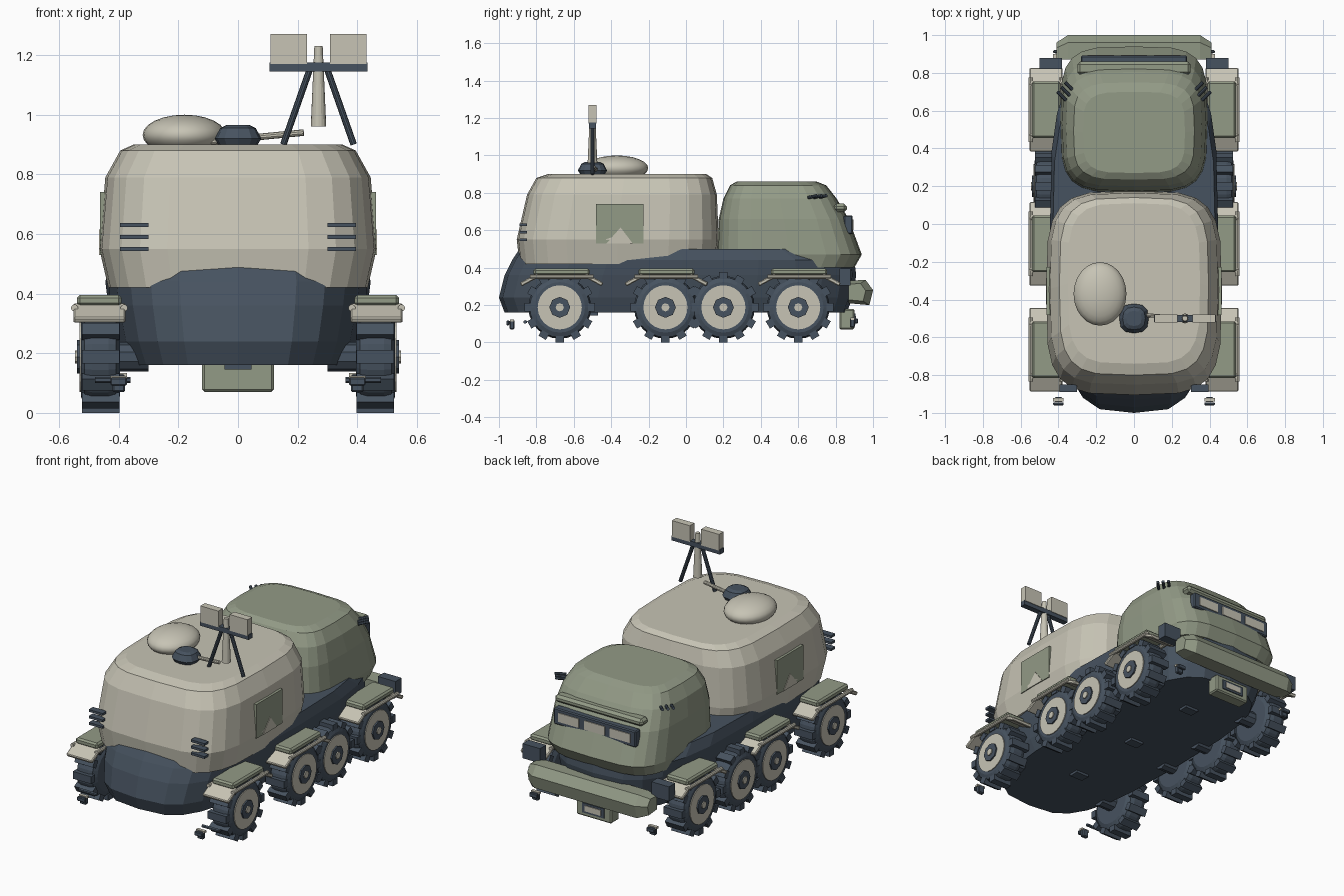
import bpy, bmesh, math
from mathutils import Vector, Matrix

cube = bpy.data.objects.get("Cube")
if cube:
    bpy.data.objects.remove(cube, do_unlink=True)


def material(name, rgb):
    m = bpy.data.materials.new(name)
    m.use_nodes = True
    m.diffuse_color = (*rgb, 1)
    m.node_tree.nodes["Principled BSDF"].inputs["Base Color"].default_value = (*rgb, 1)
    return m


BEIGE = material("warm beige", (0.57, 0.55, 0.46))
GREEN = material("sage green", (0.29, 0.325, 0.24))
SLATE = material("dark slate", (0.062, 0.085, 0.115))


def finish(name, bm, mat, smooth=False):
    bmesh.ops.recalc_face_normals(bm, faces=bm.faces)
    me = bpy.data.meshes.new(name)
    bm.to_mesh(me)
    bm.free()
    me.materials.append(mat)
    for p in me.polygons:
        p.use_smooth = smooth
    ob = bpy.data.objects.new(name, me)
    bpy.context.collection.objects.link(ob)
    return ob


def loft(name, rings, mat):
    """Skin closed rings of equal length and cap both ends."""
    bm = bmesh.new()
    rows = [[bm.verts.new(p) for p in r] for r in rings]
    n = len(rows[0])
    for a, b in zip(rows, rows[1:]):
        for i in range(n):
            j = (i + 1) % n
            bm.faces.new((a[i], a[j], b[j], b[i]))
    bm.faces.new(rows[0])
    bm.faces.new(rows[-1])
    return finish(name, bm, mat)


def rounded_ring(z, half_x, y0, y1, power, sides=24):
    """Rounded rectangle at one height."""
    pts = []
    for i in range(sides):
        a = math.tau * i / sides
        c, s = math.cos(a), math.sin(a)
        x = math.copysign(abs(c) ** (2 / power), c) * half_x
        y = math.copysign(abs(s) ** (2 / power), s) * (y1 - y0) / 2
        pts.append((x, y + (y0 + y1) / 2, z))
    return pts


def box(name, loc, size, mat, bevel=0.0, tilt=0.0):
    bm = bmesh.new()
    bmesh.ops.create_cube(bm, size=1)
    bmesh.ops.scale(bm, vec=size, verts=bm.verts)
    if bevel:
        bmesh.ops.bevel(bm, geom=bm.edges[:], offset=bevel, segments=1, affect='EDGES')
    bmesh.ops.transform(bm, matrix=Matrix.Translation(loc) @ Matrix.Rotation(tilt, 4, 'X'), verts=bm.verts)
    return finish(name, bm, mat)


def rod(name, a, b, r0, mat, r1=None, sides=10):
    a, b = Vector(a), Vector(b)
    d = b - a
    bm = bmesh.new()
    bmesh.ops.create_cone(bm, cap_ends=True, segments=sides, radius1=r0,
                          radius2=r0 if r1 is None else r1, depth=d.length)
    turn = d.to_track_quat('Z', 'Y').to_matrix().to_4x4()
    bmesh.ops.transform(bm, matrix=Matrix.Translation((a + b) / 2) @ turn, verts=bm.verts)
    return finish(name, bm, mat)


# Main shells: z, half width, y start, y end
hull = [(0.16, 0.38, -0.97, 0.86), (0.24, 0.41, -1.0, 0.89), (0.36, 0.435, -0.97, 0.91),
        (0.44, 0.445, -0.93, 0.90), (0.50, 0.43, -0.89, 0.80)]
body = [(0.42, 0.435, -0.89, 0.16), (0.55, 0.465, -0.905, 0.175), (0.79, 0.445, -0.85, 0.165),
        (0.88, 0.395, -0.80, 0.14), (0.90, 0.35, -0.74, 0.11)]
cab = [(0.40, 0.37, 0.17, 0.90), (0.47, 0.39, 0.165, 0.94), (0.66, 0.38, 0.175, 0.87),
       (0.77, 0.36, 0.20, 0.805), (0.84, 0.32, 0.235, 0.75), (0.86, 0.27, 0.27, 0.70)]
for name, rows, power, mat in (("hull", hull, 3.3, SLATE), ("rear_body", body, 4, BEIGE),
                               ("cab", cab, 4, GREEN)):
    loft(name, [rounded_ring(*r, power) for r in rows], mat)
for y in (-0.5, 0.0, 0.5):
    box("belly_hatch", (0, y, 0.153), (0.09, 0.06, 0.016), SLATE)

# Bumper swept across the width, ends pulled back
section = [(0.87, 0.33), (0.96, 0.335), (1.0, 0.28), (0.98, 0.20), (0.87, 0.21)]
stations = [(-0.41, 0.7), (-0.35, 1), (0.35, 1), (0.41, 0.7)]
loft("bumper", [[(x, 0.87 + (y - 0.87) * k, 0.27 + (z - 0.27) * k) for y, z in section]
                for x, k in stations], GREEN)
box("tow_box", (0, 0.86, 0.125), (0.24, 0.08, 0.11), GREEN, 0.008)
box("tow_recess", (0, 0.902, 0.125), (0.15, 0.008, 0.06), SLATE)
box("tow_plate", (0, 0.907, 0.125), (0.11, 0.006, 0.035), BEIGE)

# Cab window and visor
box("visor", (0, 0.825, 0.72), (0.60, 0.07, 0.045), GREEN, 0.015)
box("window_frame", (0, 0.867, 0.63), (0.56, 0.048, 0.10), SLATE, 0.006)
for x in (-0.175, 0, 0.175):
    box("window_pane", (x, 0.892, 0.63), (0.14, 0.008, 0.055), BEIGE)

# Roof dome and feed pipe
bm = bmesh.new()
bmesh.ops.create_uvsphere(bm, u_segments=24, v_segments=12, radius=1)
bmesh.ops.scale(bm, vec=(0.14, 0.168, 0.068), verts=bm.verts)
bmesh.ops.translate(bm, vec=(-0.18, -0.37, 0.932), verts=bm.verts)
finish("roof_dome", bm, BEIGE, True)
rod("feed_pipe", (-0.09, -0.47, 0.91), (0.22, -0.495, 0.94), 0.011, BEIGE)

# Antenna mast
mx, my = 0.27, -0.5
loft("mast_base", [rounded_ring(z, r, my - r, my + r, 2.6, 12)
                   for z, r in ((0.89, 0.06), (0.92, 0.078), (0.955, 0.06), (0.965, 0.04))], SLATE)
rod("mast", (mx, my, 0.96), (mx, my, 1.23), 0.026, BEIGE, 0.014, 16)
box("mast_crossbar", (mx, my, 1.16), (0.33, 0.036, 0.03), SLATE)
for s in (-1, 1):
    rod("mast_strut", (mx + s * 0.03, my, 1.15), (mx + s * 0.118, my, 0.90), 0.011, SLATE)
    box("antenna_panel", (mx + s * 0.1, my, 1.22), (0.122, 0.044, 0.1), BEIGE)


def wheel(s, y):
    z = 0.188
    # Tyre, from rounded cross rings
    rows = []
    for x, r in ((0.395, 0.13), (0.41, 0.16), (0.435, 0.168), (0.49, 0.168), (0.515, 0.16), (0.526, 0.135)):
        rows.append([(s * x, y + r * math.cos(math.tau * i / 24), z + r * math.sin(math.tau * i / 24))
                     for i in range(24)])
    loft("tyre", rows, SLATE)
    for i in range(12):
        a = math.tau * i / 12
        box("tread_block", (s * 0.46, y + 0.17 * math.sin(a), z + 0.17 * math.cos(a)),
            (0.126, 0.045, 0.036), SLATE, 0, -a)
    for name, x, r, mat, n in (("wheel_disc", 0.531, 0.118, BEIGE, 24), ("hub", 0.54, 0.056, SLATE, 8),
                               ("hub_cap", 0.546, 0.022, BEIGE, 8)):
        rod(name, (s * 0.5, y, z), (s * x, y, z), r, mat, sides=n)
    rod("axle", (s * 0.3, y, z), (s * 0.42, y, z), 0.05, SLATE)


def fender(s, y):
    x = s * 0.465
    box("fender_top", (x, y, 0.377), (0.15, 0.30, 0.038), GREEN, 0.01)
    for e in (-1, 1):
        box("fender_flap", (x, y + e * 0.172, 0.335), (0.175, 0.105, 0.022), BEIGE, 0.005, -e * 0.5)
        rod("fender_rail", (x + e * 0.083, y - 0.17, 0.352), (x + e * 0.083, y + 0.17, 0.352), 0.012, BEIGE)


# Paired parts
for s in (-1, 1):
    for y in (-0.675, -0.11, 0.2, 0.6):
        wheel(s, y)
    for y in (-0.665, -0.105, 0.605):
        fender(s, y)
    box("rear_bracket", (s * 0.44, 0.85, 0.35), (0.12, 0.06, 0.09), SLATE)
    box("side_hatch", (s * 0.452, -0.355, 0.635), (0.022, 0.255, 0.21), GREEN)
    tri = [(-0.425, 0.53), (-0.285, 0.53), (-0.35, 0.615)]
    loft("hatch_mark", [[(s * x, y, z) for y, z in tri] for x in (0.46, 0.466)], BEIGE)
    for z in (0.55, 0.59, 0.63):
        box("corner_vent", (s * 0.348, -0.87, z), (0.094, 0.04, 0.014), SLATE)
    for i in range(3):
        x, y = 0.32 + 0.02 * i, 0.735 - 0.025 * i
        rod("cab_peg", (s * x, y - 0.03, 0.775), (s * (x + 0.045), y + 0.015, 0.785), 0.009, SLATE, sides=8)
    for y, z, d in ((-0.93, 0.095, -1), (0.89, 0.105, 1)):
        box("lamp", (s * 0.4, y, z), (0.042, 0.026, 0.05), SLATE, 0.005)
        box("lamp_lens", (s * 0.4, y + d * 0.022, z + 0.01), (0.055, 0.016, 0.026), SLATE, 0.004)
        box("lamp_cap", (s * 0.4, y, z + 0.022), (0.056, 0.02, 0.012), BEIGE)
    rod("lamp_bar", (s * 0.36, -0.86, 0.11), (s * 0.48, -0.86, 0.11), 0.01, SLATE, sides=6)
